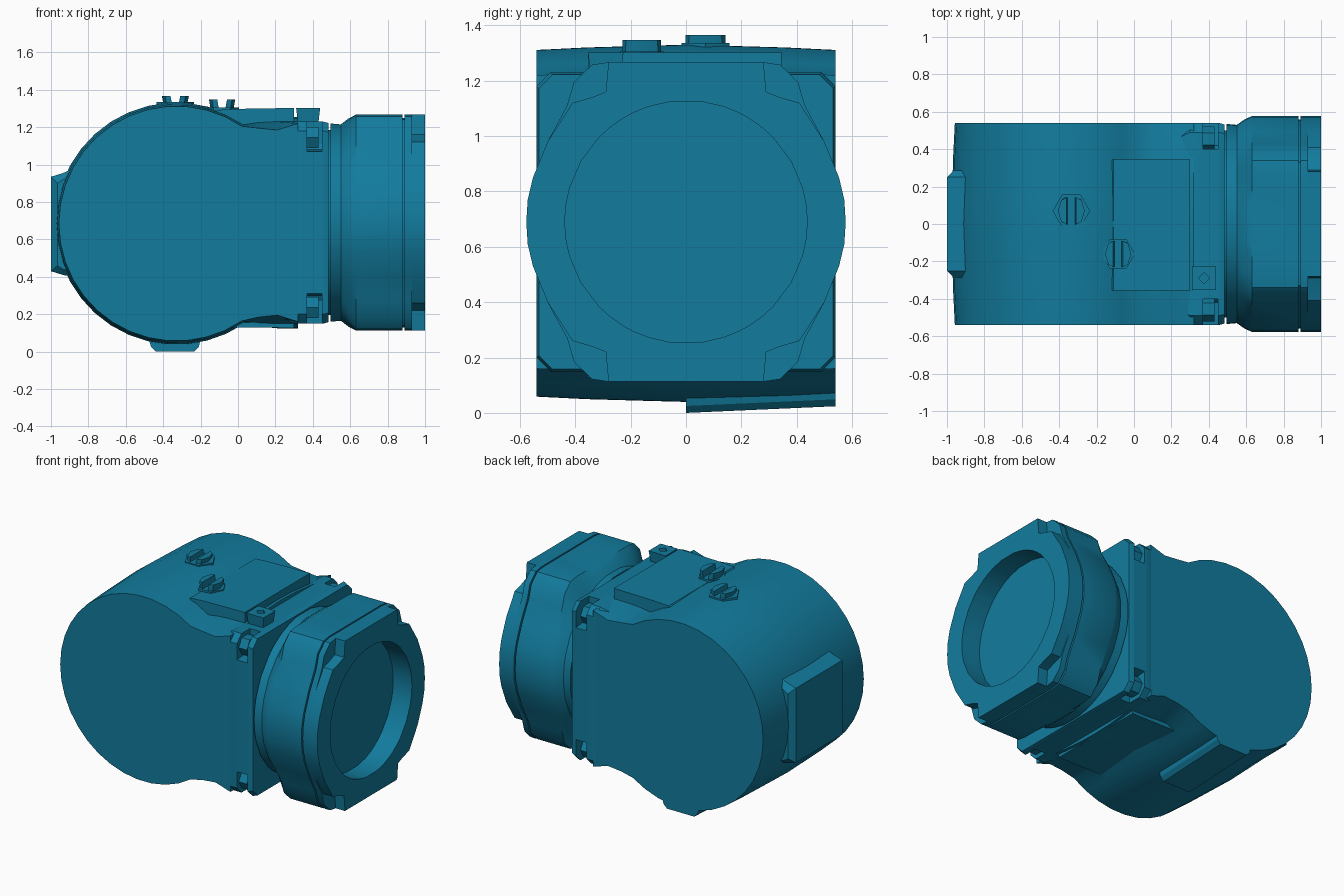
import bpy, bmesh, math
from mathutils import Vector

if "Cube" in bpy.data.objects:
    bpy.data.objects.remove(bpy.data.objects["Cube"])

mat = bpy.data.materials.new("blue_metal")
mat.diffuse_color = (0.006, 0.2, 0.34, 1)
mat.use_nodes = True
mat.node_tree.nodes["Principled BSDF"].inputs["Base Color"].default_value = mat.diffuse_color
ZC = 0.69  # height of the coupling axis


def finish(name, bm, angle=30):
    bmesh.ops.recalc_face_normals(bm, faces=bm.faces)
    me = bpy.data.meshes.new(name)
    bm.to_mesh(me)
    bm.free()
    ob = bpy.data.objects.new(name, me)
    bpy.context.collection.objects.link(ob)
    me.materials.append(mat)
    bpy.ops.object.select_all(action='DESELECT')
    ob.select_set(True)
    bpy.context.view_layer.objects.active = ob
    bpy.ops.object.shade_smooth_by_angle(angle=math.radians(angle))
    return ob


def loft(name, sections, angle=30):
    """Skin matching closed loops of 3D points and cap both ends."""
    bm = bmesh.new()
    rings = [[bm.verts.new(p) for p in s] for s in sections]
    n = len(rings[0])
    for a, b in zip(rings, rings[1:]):
        for i in range(n):
            j = (i + 1) % n
            bm.faces.new((a[i], a[j], b[j], b[i]))
    bm.faces.new(rings[0])
    bm.faces.new(rings[-1])
    return finish(name, bm, angle)


def mirror4(q):
    """Quarter outline (first point on the y axis) to a full outline."""
    return (q + [(-y, z) for y, z in reversed(q)]
            + [(-y, -z) for y, z in q[1:]]
            + [(y, -z) for y, z in reversed(q[1:])])


def at_x(x, outline, s=1.0):
    return [(x, y * s, ZC + z * s) for y, z in outline]


def circle_like(outline, r):
    return [tuple(Vector(p).normalized() * r) for p in outline]


def prism(outline, y0, y1, dz=0.0):
    return [[(x, y0, z) for x, z in outline], [(x, y1, z + dz) for x, z in outline]]


# Main housing: drum profile with a neck that swells towards the middle
def housing_section(y, r, h1, h2):
    pts = []
    for i in range(27):
        a = math.radians(56 + 248 * i / 26)
        pts.append((-0.33 + r * math.cos(a), y, 0.685 + r * math.sin(a)))
    neck = [(0.11, h1), (0.21, h2), (0.32, max(h2, 0.53))]
    pts += [(x, y, ZC - h) for x, h in neck]
    pts += [(x, y, ZC + h) for x, h in reversed(neck)]
    return pts


ends = [(0.54, 0.628, 0.505, 0.495), (0.36, 0.637, 0.535, 0.54), (0.15, 0.643, 0.55, 0.56)]
rows = [(-y, r, a, b) for y, r, a, b in ends] + [(0, 0.647, 0.555, 0.565)] + ends[::-1]
loft("housing", [housing_section(*r) for r in rows])

# Raised plates above and below the neck
loft("neck_top_plate", prism([(-0.13, 1.27), (-0.11, 1.292), (0.0, 1.298), (0.30, 1.303),
                              (0.30, 1.15), (0.0, 1.15)], -0.355, 0.345))
loft("neck_bottom_plate", prism([(-0.06, 0.12), (0.0, 0.13), (0.30, 0.127),
                                 (0.30, 0.25), (0.0, 0.25)], -0.355, 0.345))

# Pads on the back and underside of the drum
back = [(-0.88, 0.40), (-0.935, 0.41), (-1.0, 0.43), (-1.0, 0.935), (-0.935, 0.955), (-0.88, 0.98)]
short = [(-0.88, 0.43), (-0.935, 0.44), (-0.965, 0.46), (-0.965, 0.90), (-0.935, 0.92), (-0.88, 0.94)]
loft("back_pad", [[(x, y, z) for x, z in o]
                  for y, o in ((-0.285, short), (-0.25, back), (0.25, back), (0.285, short))], 20)
loft("foot_pad", prism([(-0.48, 0.08), (-0.465, 0.025), (-0.44, 0.0), (-0.235, 0.0),
                        (-0.21, 0.025), (-0.195, 0.08)], 0.0, 0.54, 0.024), 20)

# Square flange with bolt pockets in its corners
full = mirror4([(0.54, 0), (0.54, 0.38), (0.54, 0.49), (0.49, 0.54), (0.40, 0.54)])
pocket = mirror4([(0.54, 0), (0.54, 0.38), (0.42, 0.39), (0.40, 0.42), (0.40, 0.54)])
loft("flange", [at_x(0.20, full, 0.90), at_x(0.30, full), at_x(0.37, full),
                at_x(0.37, pocket), at_x(0.45, pocket), at_x(0.45, full),
                at_x(0.455, full), at_x(0.485, full, 0.985)])


# Flange bolts sitting in the pockets
def cylinder(name, start, end, r, n):
    start, end = Vector(start), Vector(end)
    rot = (end - start).to_track_quat('Z', 'Y')
    loop = [rot @ Vector((r * math.cos(math.tau * i / n), r * math.sin(math.tau * i / n), 0))
            for i in range(n)]
    return loft(name, [[start + p for p in loop], [end + p for p in loop]])


for i, (sy, sz) in enumerate([(1, 1), (1, -1), (-1, 1), (-1, -1)]):
    y, z = sy * 0.455, ZC + sz * 0.455
    cylinder(f"flange_bolt_{i + 1}", (0.36, y, z), (0.43, y, z), 0.065, 6)

# Coupling ring: round neck flaring to a rounded octagon, notched rim, open bore
outer = mirror4([(0.577, 0), (0.572, 0.08), (0.553, 0.16), (0.50, 0.29), (0.43, 0.42),
                 (0.405, 0.505), (0.34, 0.568), (0.28, 0.577), (0.19, 0.577), (0.08, 0.577)])
notched = mirror4([(0.577, 0), (0.572, 0.08), (0.553, 0.16), (0.50, 0.29), (0.41, 0.43),
                   (0.34, 0.45), (0.29, 0.47), (0.28, 0.577), (0.19, 0.577), (0.08, 0.577)])
mid = [((a + c) / 2, (b + d) / 2)
       for (a, b), (c, d) in zip(outer, circle_like(outer, 0.54))]
loft("coupling_ring", [
    at_x(0.40, circle_like(outer, 0.50)), at_x(0.495, circle_like(outer, 0.50)),
    at_x(0.495, circle_like(outer, 0.535)), at_x(0.55, circle_like(outer, 0.53)),
    at_x(0.59, mid), at_x(0.63, outer), at_x(0.88, outer),
    at_x(0.88, outer, 0.97), at_x(0.89, outer, 0.97), at_x(0.89, outer),
    at_x(0.93, outer), at_x(0.93, notched), at_x(1.0, notched),
    at_x(1.0, circle_like(outer, 0.438)), at_x(0.86, circle_like(outer, 0.438))])


# Slotted hex plugs on top: collar, plus a head split by a V slot
def plug(name, x, y, z0, z1, r, collar):
    cylinder(name + "_collar", (x, y, z0 - 0.06), (x, y, z0), collar, 6)
    for side, s in (("left", -1), ("right", 1)):
        low = [(s * 0.012, -r), (s * r * 0.6, -r * 0.9), (s * r * 0.8, 0),
               (s * r * 0.6, r * 0.9), (s * 0.012, r)]
        top = [(s * 0.026, -r), (s * r * 0.75, -r * 0.8), (s * r, 0),
               (s * r * 0.75, r * 0.8), (s * 0.026, r)]
        loft(f"{name}_{side}_half", [[(x + a, y + b, z) for a, b in o]
                                     for z, o in ((z0 - 0.04, low), (z1, top))])


plug("rear_plug", -0.335, 0.07, 1.336, 1.366, 0.072, 0.10)
plug("front_plug", -0.085, -0.16, 1.306, 1.348, 0.07, 0.09)

# Square lug with a diamond socket on the flange top
lx, ly = 0.375, -0.29
square = [(-1, -1), (1, -1), (1, 1), (-1, 1)]
diamond = [(0, -1), (1, 0), (0, 1), (-1, 0)]
loft("top_lug", [[(lx + a * s, ly + b * s, z) for a, b in o]
                 for z, s, o in ((1.18, 0.05, square), (1.302, 0.064, square),
                                 (1.302, 0.03, diamond), (1.28, 0.03, diamond))])
